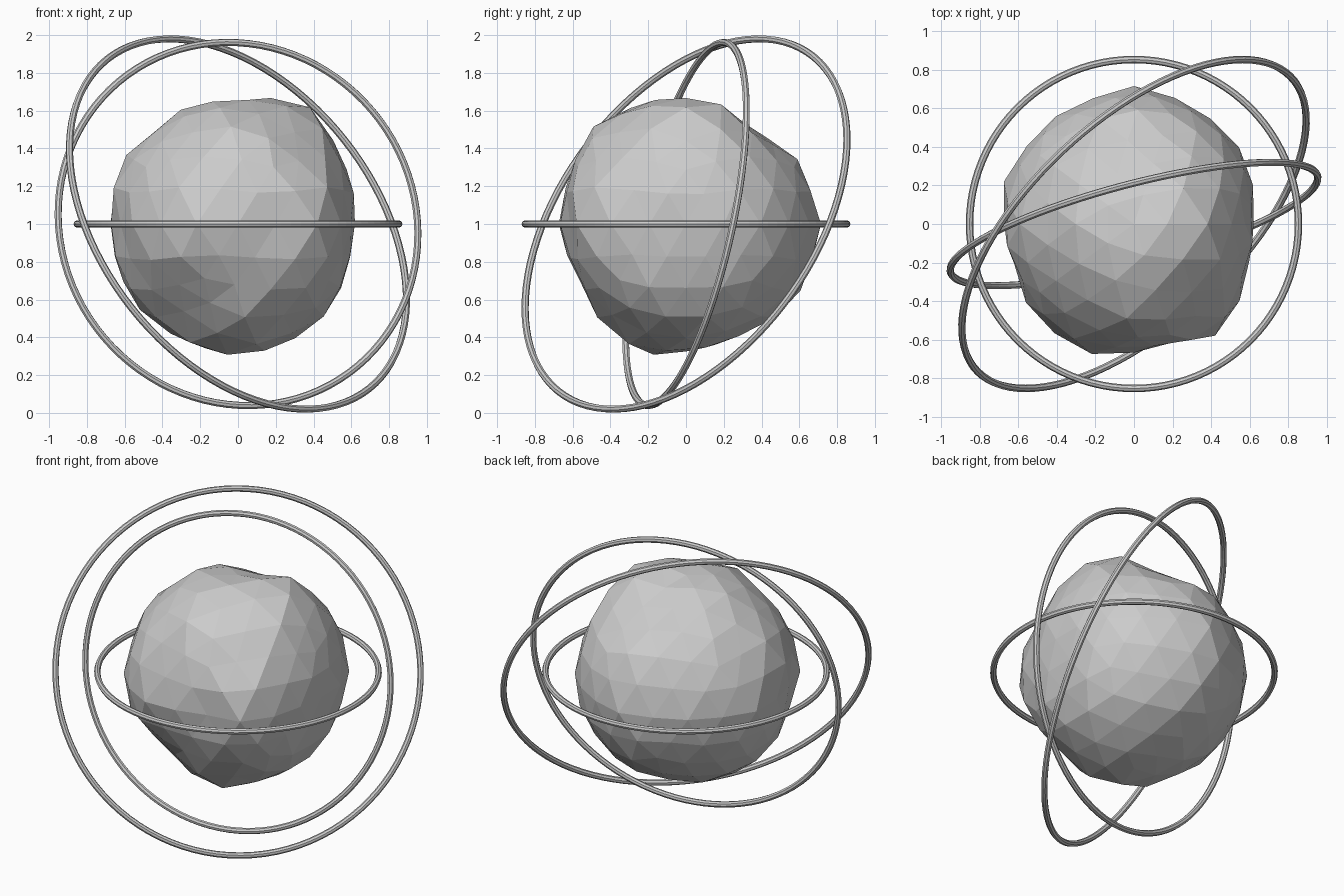
import bpy, bmesh, math, random
from mathutils import Vector

if "Cube" in bpy.data.objects:
    bpy.data.objects.remove(bpy.data.objects["Cube"])

random.seed(4)
CENTRE = Vector((0, 0, 1))

# Rock outline radii every 22.5 degrees in the front, side and top planes
FRONT = [.617, .64, .66, .70, .65, .675, .672, .70, .675, .685, .69, .68, .67, .68, .675, .62]
SIDE = [.715, .69, .63, .61, .65, .69, .71, .67, .66, .63, .68, .705, .67, .655, .68, .705]
TOP = [.617, .645, .675, .69, .725, .685, .69, .71, .675, .655, .70, .70, .665, .63, .69, .625]

# Individual corners and hollows that break the outline: position direction, radius
controls = [(Vector(v).normalized(), r, 3.0) for v, r in (
    ((.42, -.58, .03), .725), ((.39, 0, .62), .74), ((-.055, -.17, -.7), .725),
    ((-.22, -.675, .01), .712), ((-.2, -.45, -.45), .635))]
for i in range(16):
    a = i * math.tau / 16
    c, s = math.cos(a), math.sin(a)
    controls += [(Vector((c, 0, s)), FRONT[i], 1.0),
                 (Vector((0, c, s)), SIDE[i], 1.0),
                 (Vector((c, s, 0)), TOP[i], 1.0)]


def rock_radius(d):
    total, weight = .67 * .08, .08
    for v, r, strength in controls:
        w = strength * math.exp(70 * (d.dot(v) - 1))
        total += w * r
        weight += w
    return total / weight + random.uniform(-.006, .006)


# Faceted rock core
bm = bmesh.new()
bmesh.ops.create_icosphere(bm, subdivisions=3, radius=1)
for v in bm.verts:
    d = v.co.normalized()
    v.co = d * rock_radius(d)
mesh = bpy.data.meshes.new("rock_core")
bm.to_mesh(mesh)
bm.free()
rock = bpy.data.objects.new("rock_core", mesh)
rock.location = CENTRE
bpy.context.collection.objects.link(rock)

# Three thin orbit rings, each tilted further than the last
for name, radius, tilt in (("inner_ring", .852, (0, 0, 0)),
                           ("middle_ring", .983, (1.24, .87, 0)),
                           ("outer_ring", 1.114, (.7, .9, 0))):
    bpy.ops.mesh.primitive_torus_add(major_radius=radius, minor_radius=.0192,
                                     major_segments=96, minor_segments=8,
                                     location=CENTRE, rotation=tilt)
    bpy.context.object.name = name
